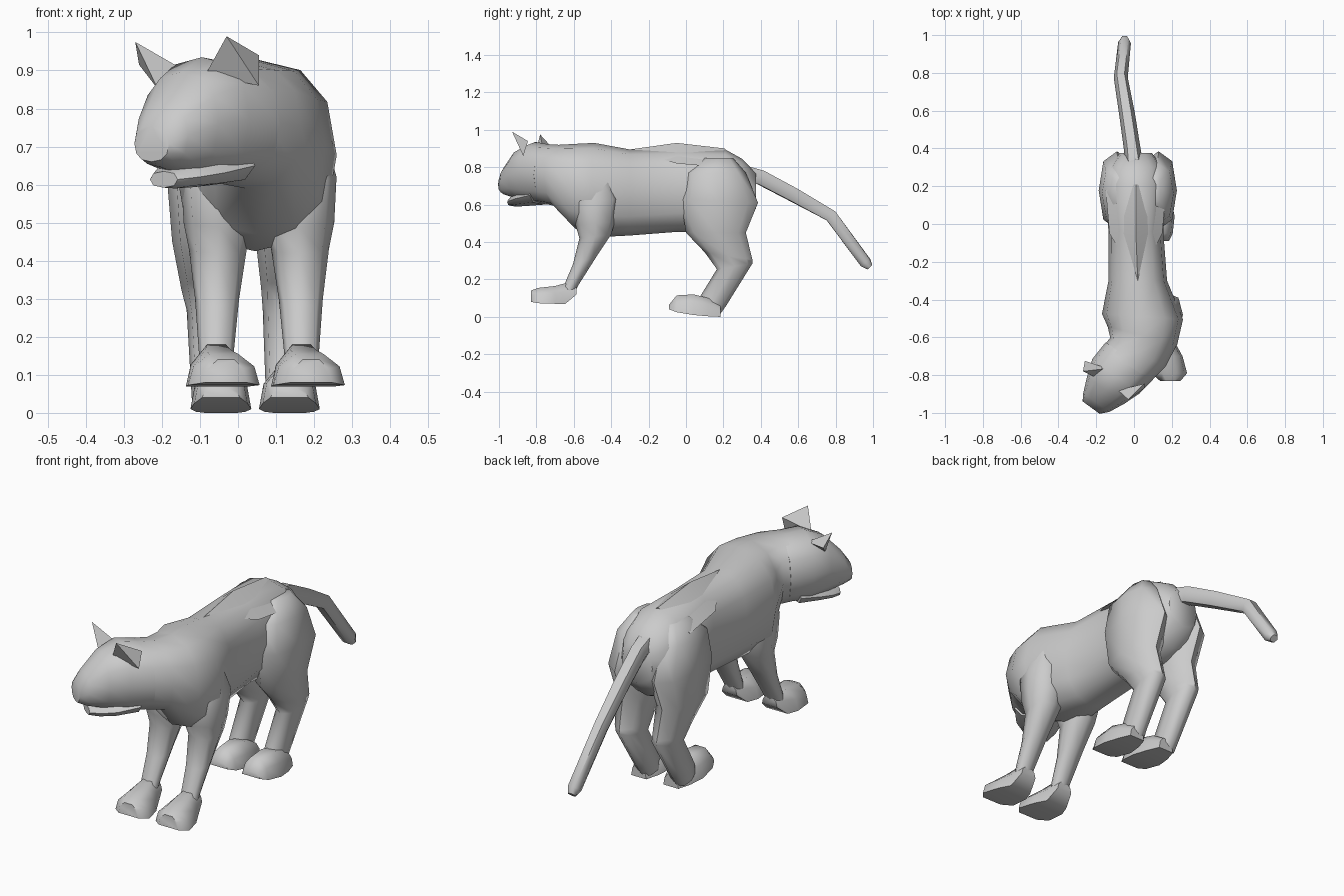
import bpy, bmesh
from math import sin, cos, pi, radians
from mathutils import Vector as V


def finish(name, bm, angle):
    bmesh.ops.recalc_face_normals(bm, faces=bm.faces[:])
    me = bpy.data.meshes.new(name)
    bm.to_mesh(me)
    bm.free()
    ob = bpy.data.objects.new(name, me)
    bpy.context.collection.objects.link(ob)
    bpy.ops.object.select_all(action='DESELECT')
    ob.select_set(True)
    bpy.context.view_layer.objects.active = ob
    bpy.ops.object.shade_smooth_by_angle(angle=radians(angle))
    return ob


def ring(c, u, v, n):
    """Slightly squared ellipse around c spanned by u and v."""
    def sq(t):
        return (abs(t) ** 0.85) * (1 if t > 0 else -1)
    return [V(c) + V(u) * sq(cos(2 * pi * i / n)) + V(v) * sq(sin(2 * pi * i / n))
            for i in range(n)]


def loft(name, rings, angle=50):
    bm = bmesh.new()
    rows = [[bm.verts.new(p) for p in r] for r in rings]
    n = len(rows[0])
    for a, b in zip(rows, rows[1:]):
        for i in range(n):
            bm.faces.new((a[i], a[(i + 1) % n], b[(i + 1) % n], b[i]))
    bm.faces.new(rows[0])
    bm.faces.new(rows[-1])
    return finish(name, bm, angle)


def hull(name, pts):
    bm = bmesh.new()
    for p in pts:
        bm.verts.new(p)
    bmesh.ops.convex_hull(bm, input=bm.verts[:])
    return finish(name, bm, 15)


def upright(rows, n):
    """Rows: x, y, z low, z high, half width, yaw in degrees."""
    return [ring((x, y, (lo + hi) / 2),
                 (w * cos(radians(a)), -w * sin(radians(a)), 0),
                 (0, 0, (hi - lo) / 2), n) for x, y, lo, hi, w, a in rows]


# Torso and neck, from rump to the back of the skull
loft("torso", upright([
    (0.01, 0.375, 0.58, 0.77, 0.085, 0),
    (0.01, 0.30, 0.49, 0.845, 0.145, 0),
    (0.01, 0.21, 0.45, 0.895, 0.165, 0),
    (0.01, -0.04, 0.455, 0.90, 0.145, 0),
    (0.02, -0.30, 0.435, 0.895, 0.155, 0),
    (0.045, -0.49, 0.425, 0.93, 0.215, 4),
    (0.045, -0.59, 0.47, 0.925, 0.19, 14),
    (0.02, -0.68, 0.59, 0.92, 0.165, 28),
    (-0.06, -0.765, 0.605, 0.925, 0.155, 36)], 12))

# Hip ridge on the back
hull("hip_ridge", [(0.02, -0.30, 0.895), (0.01, -0.05, 0.93), (0.01, 0.21, 0.90),
                   (-0.13, -0.05, 0.82), (0.15, -0.05, 0.82),
                   (-0.15, 0.18, 0.80), (0.17, 0.18, 0.80)])

# Head turned to one side, with an open jaw
loft("head", upright([
    (-0.02, -0.72, 0.60, 0.92, 0.16, 36),
    (-0.095, -0.805, 0.605, 0.935, 0.155, 36),
    (-0.15, -0.88, 0.625, 0.895, 0.122, 36),
    (-0.20, -0.945, 0.645, 0.81, 0.085, 36),
    (-0.227, -0.972, 0.66, 0.755, 0.056, 36)], 12))
loft("lower_jaw", upright([
    (-0.06, -0.76, 0.60, 0.70, 0.13, 36),
    (-0.12, -0.85, 0.593, 0.67, 0.108, 36),
    (-0.165, -0.90, 0.59, 0.65, 0.078, 36),
    (-0.195, -0.93, 0.592, 0.635, 0.045, 36)], 8))

# Ears
hull("ear_a", [(-0.085, -0.88, 0.89), (0.055, -0.845, 0.94),
               (0.055, -0.87, 0.86), (-0.03, -0.93, 0.99)])
hull("ear_b", [(-0.14, -0.765, 0.90), (-0.26, -0.725, 0.915),
               (-0.21, -0.81, 0.85), (-0.27, -0.78, 0.975)])

# Tail
path = [V(p) for p in [(0.0, 0.31, 0.765), (-0.01, 0.40, 0.745), (-0.035, 0.57, 0.655),
                       (-0.07, 0.775, 0.54), (-0.05, 0.96, 0.29), (-0.05, 0.983, 0.265)]]
rad = [0.05, 0.044, 0.042, 0.037, 0.034, 0.02]
tail = []
for i, (p, r) in enumerate(zip(path, rad)):
    d = (path[min(i + 1, 5)] - path[max(i - 1, 0)]).normalized()
    u = d.cross(V((0, 0, 1))).normalized()
    tail.append(ring(p, u * r, u.cross(d) * r, 6))
loft("tail", tail, 62)


def leg(name, mid, s, rows):
    """Rows: offset from the mid plane, y front, y back, z, half width, z tilt."""
    loft(name, [ring((mid + s * x, (f + b) / 2, z), (w, 0, 0), (0, (b - f) / 2, t), 8)
                for x, f, b, z, w, t in rows], 62)


def paw(name, cx, rows):
    """Flat-soled paw. Rows: x shift, y, sole z, top z, half width."""
    prof = [(-1, 0), (-0.85, 0.6), (-0.4, 1), (0.4, 1), (0.85, 0.6), (1, 0)]
    loft(name, [[V((cx + dx + px * w, y, lo + pz * (hi - lo))) for px, pz in prof]
                for dx, y, lo, hi, w in rows], 55)


for side, s in (("left", 1), ("right", -1)):
    # Front leg and paw
    leg("front_leg_" + side, 0.055, s, [
        (0.11, -0.54, -0.42, 0.78, 0.05, 0),
        (0.112, -0.60, -0.36, 0.62, 0.092, 0.01),
        (0.104, -0.59, -0.38, 0.50, 0.094, 0.01),
        (0.108, -0.57, -0.40, 0.43, 0.076, 0.01),
        (0.11, -0.605, -0.48, 0.30, 0.058, 0.02),
        (0.112, -0.66, -0.575, 0.16, 0.046, 0.01),
        (0.112, -0.67, -0.60, 0.12, 0.046, 0)])
    paw("front_paw_" + side, 0.055 + s * 0.112, [
        (0.025, -0.83, 0.08, 0.14, 0.055),
        (0.02, -0.79, 0.073, 0.155, 0.094),
        (0.005, -0.70, 0.07, 0.165, 0.085),
        (0.0, -0.645, 0.07, 0.18, 0.06),
        (0.0, -0.585, 0.12, 0.165, 0.042)])

    # Hind leg and paw
    leg("hind_leg_" + side, 0.02, s, [
        (0.09, 0.10, 0.25, 0.85, 0.04, 0),
        (0.105, 0.0, 0.32, 0.77, 0.085, 0),
        (0.11, -0.03, 0.385, 0.62, 0.097, -0.01),
        (0.11, 0.0, 0.32, 0.45, 0.083, 0),
        (0.105, 0.10, 0.355, 0.325, 0.064, -0.02),
        (0.10, 0.165, 0.355, 0.27, 0.055, 0.015),
        (0.098, 0.07, 0.215, 0.08, 0.046, -0.02),
        (0.095, 0.07, 0.18, 0.03, 0.046, -0.02)])
    paw("hind_paw_" + side, 0.045 + s * 0.09, [
        (0, -0.09, 0.04, 0.065, 0.05),
        (0, -0.05, 0.025, 0.115, 0.07),
        (0, 0.04, 0.01, 0.12, 0.08),
        (0, 0.12, 0.003, 0.10, 0.065),
        (0, 0.185, 0.0, 0.06, 0.042)])
